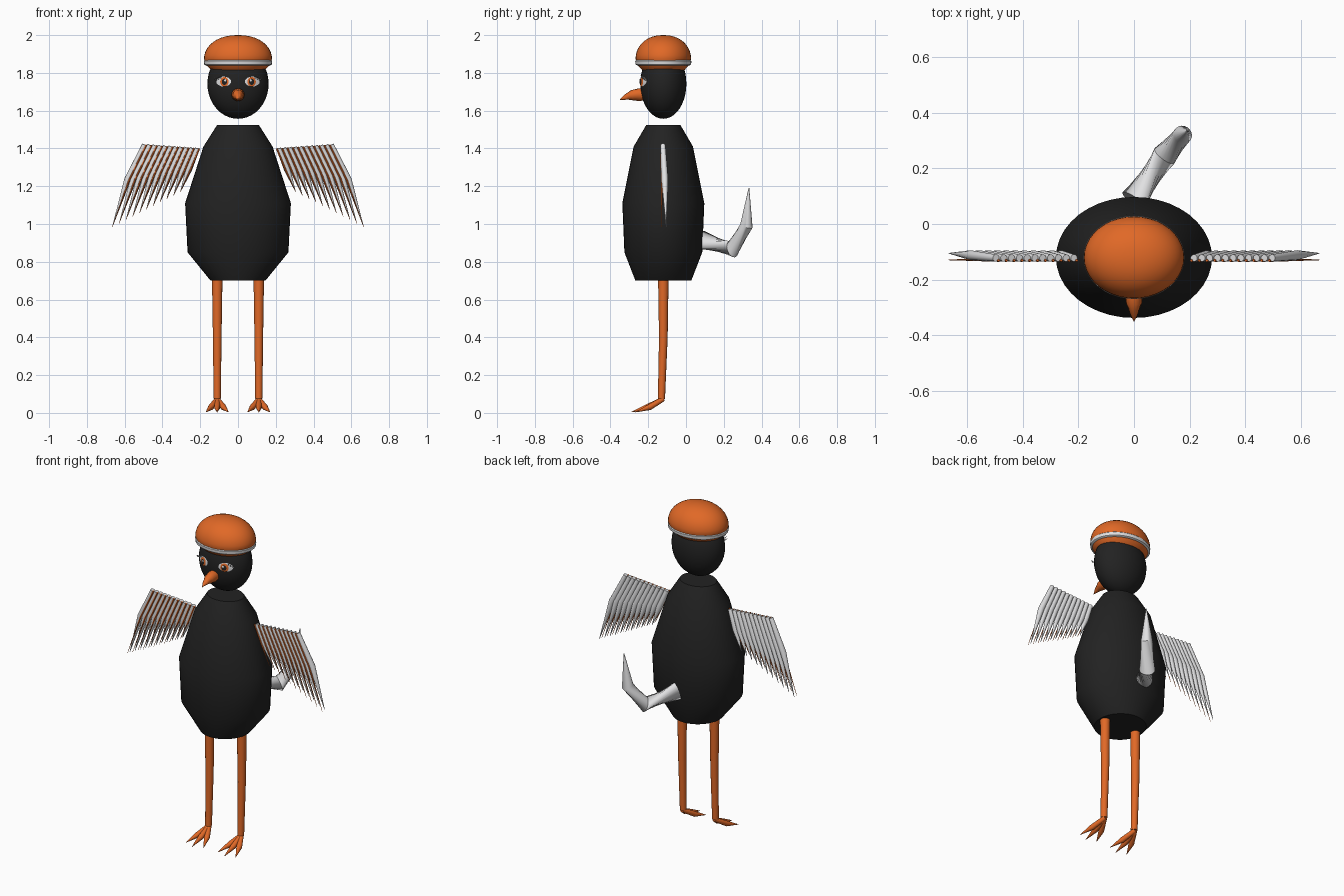
import bpy, bmesh, math
from mathutils import Vector

if "Cube" in bpy.data.objects:
    bpy.data.objects.remove(bpy.data.objects["Cube"])


def material(name, rgb):
    m = bpy.data.materials.new(name)
    m.use_nodes = True
    m.diffuse_color = (*rgb, 1)
    m.node_tree.nodes["Principled BSDF"].inputs["Base Color"].default_value = (*rgb, 1)
    return m


BLACK = material("soft black", (0.016, 0.016, 0.016))
ORANGE = material("orange", (0.75, 0.14, 0.02))
WHITE = material("feather white", (0.75, 0.75, 0.76))
MID_Y = -0.12


def finish(name, bm, mat, angle=40):
    bmesh.ops.recalc_face_normals(bm, faces=bm.faces)
    mesh = bpy.data.meshes.new(name)
    bm.to_mesh(mesh)
    bm.free()
    ob = bpy.data.objects.new(name, mesh)
    bpy.context.collection.objects.link(ob)
    mesh.materials.append(mat)
    bpy.ops.object.select_all(action="DESELECT")
    ob.select_set(True)
    bpy.context.view_layer.objects.active = ob
    bpy.ops.object.shade_smooth_by_angle(angle=math.radians(angle))
    return ob


def bridge(bm, rings):
    n = len(rings[0])
    for a, b in zip(rings, rings[1:]):
        for i in range(n):
            j = (i + 1) % n
            bm.faces.new((a[i], a[j], b[j], b[i]))
    bm.faces.new(rings[0])
    bm.faces.new(rings[-1])


def stack(name, rows, mat, sides=40):
    """Elliptical rings (z, x radius, y radius) stacked upward."""
    bm = bmesh.new()
    turns = [math.tau * i / sides for i in range(sides)]
    bridge(bm, [[bm.verts.new((rx * math.cos(t), MID_Y + ry * math.sin(t), z)) for t in turns]
                for z, rx, ry in rows])
    return finish(name, bm, mat)


def add_tube(bm, points, radii, sides=12):
    """Tapered round tube following a path."""
    pts = [Vector(p) for p in points]
    rings = []
    for i, p in enumerate(pts):
        before = (p - pts[i - 1]).normalized() if i else Vector()
        after = (pts[i + 1] - p).normalized() if i + 1 < len(pts) else Vector()
        d = (before + after).normalized()
        side = d.cross(Vector((0.3, 1, 0.2))).normalized()
        up = side.cross(d)
        rings.append([bm.verts.new(p + radii[i] * (side * math.cos(t) + up * math.sin(t)))
                      for t in (math.tau * k / sides for k in range(sides))])
    bridge(bm, rings)


def tube(name, points, radii, mat, sides=16):
    bm = bmesh.new()
    add_tube(bm, points, radii, sides)
    return finish(name, bm, mat)


# Body
stack("body", [(0.70, 0.145, 0.148), (0.85, 0.267, 0.206), (1.11, 0.28, 0.217),
               (1.41, 0.183, 0.157), (1.525, 0.11, 0.09)], BLACK)

# Head
HEAD = Vector((0.162, 0.122, 0.185))
HEAD_Z = 1.742
bm = bmesh.new()
bmesh.ops.create_uvsphere(bm, u_segments=32, v_segments=20, radius=1)
bmesh.ops.scale(bm, vec=HEAD, verts=bm.verts)
bmesh.ops.translate(bm, vec=(0, MID_Y, HEAD_Z), verts=bm.verts)
finish("head", bm, BLACK)

# Cap: domed top, narrow underside and a pale band
dome = [(1.815, 0.14, 0.112), (1.84, 0.168, 0.136)]
for k in range(11):
    a = math.radians(88) * k / 10
    r = math.cos(a) ** 0.9
    dome.append((1.875 + 0.125 * math.sin(a), 0.18 * r, 0.147 * r))
stack("cap", dome, ORANGE)
stack("cap_band", [(1.84, 0.172, 0.140), (1.845, 0.179, 0.147), (1.863, 0.181, 0.149),
                   (1.868, 0.176, 0.144)], WHITE)

# Beak
tube("beak", [(0, -0.22, 1.685), (0, -0.25, 1.684), (0, -0.285, 1.682),
              (0, -0.32, 1.672), (0, -0.35, 1.657)],
     [0.03, 0.034, 0.028, 0.015, 0.001], ORANGE)


def eye_plate(name, cx, cz, rx, rz, lift, mat):
    """Thin oval that follows the front of the head."""
    bm = bmesh.new()

    def place(r, t):
        x, z = cx + r * rx * math.cos(t), cz + r * rz * math.sin(t)
        k = 1 - (x / HEAD.x) ** 2 - ((z - HEAD_Z) / HEAD.z) ** 2
        return bm.verts.new((x, MID_Y - HEAD.y * math.sqrt(max(k, 0)) - lift, z))

    turns = [math.tau * i / 20 for i in range(20)]
    rings = [[place(r, t) for t in turns] for r in (1, 0.6, 0.1)]
    bridge(bm, rings)
    ob = finish(name, bm, mat)
    mod = ob.modifiers.new("thickness", "SOLIDIFY")
    mod.thickness = 0.003
    mod.offset = 0


for s, side in ((1, "left"), (-1, "right")):
    # Eye layers and lashes
    x = s * 0.076
    eye_plate(side + "_eye_white", x, 1.754, 0.038, 0.025, 0.004, WHITE)
    eye_plate(side + "_iris", x - s * 0.004, 1.753, 0.021, 0.024, 0.008, ORANGE)
    eye_plate(side + "_pupil", x - s * 0.004, 1.753, 0.012, 0.015, 0.012, BLACK)
    eye_plate(side + "_eye_glint", x - s * 0.008, 1.76, 0.004, 0.005, 0.015, WHITE)
    bm = bmesh.new()
    for k in range(3):
        base = Vector((s * (0.09 + 0.01 * k), -0.222 + 0.007 * k, 1.774 - 0.006 * k))
        add_tube(bm, [base, base + Vector((s * 0.008, -0.012, 0.002)),
                      base + Vector((s * 0.016, -0.018, 0.012))], [0.003, 0.003, 0.0005], 6)
    finish(side + "_lashes", bm, WHITE)

    # Leg
    x = s * 0.11
    tube(side + "_leg", [(x, MID_Y, 0.72), (x, -0.12, 0.4), (x, -0.13, 0.075)],
         [0.028, 0.023, 0.019], ORANGE)

    # Foot with three spread toes
    bm = bmesh.new()
    for spread in (-1, 0, 1):
        reach = 0.012 * abs(spread)
        add_tube(bm, [(x, -0.122, 0.073), (x + spread * 0.033, -0.205 + reach, 0.03),
                      (x + spread * 0.06, -0.29 + reach * 2, 0.004)], [0.013, 0.016, 0.001])
    finish(side + "_foot", bm, ORANGE)

    # Wing: fan of feathers lengthening outward, each with a slim front quill
    feathers, quills = bmesh.new(), bmesh.new()
    count = 11
    inner = [Vector(p) for p in ((0.215, -0.122, 1.40), (0.26, -0.112, 1.29), (0.305, -0.105, 1.17))]
    outer = [Vector(p) for p in ((0.495, -0.122, 1.42), (0.585, -0.112, 1.235), (0.665, -0.105, 0.985))]
    for i in range(count):
        path = [a.lerp(b, i / (count - 1)) for a, b in zip(inner, outer)]
        for p in path:
            p.x *= s
        add_tube(feathers, path, [0.013, 0.018, 0.001], 10)
        shift = [Vector((-s * 0.010, -0.009, 0)), Vector((-s * 0.010, -0.016, 0)),
                 Vector((0, -0.024, 0))]
        add_tube(quills, [p + d for p, d in zip(path, shift)], [0.005, 0.005, 0.001], 6)
    finish(side + "_wing_feathers", feathers, WHITE)
    finish(side + "_wing_quills", quills, ORANGE)

# Tail curling back, sideways and up
tube("tail", [(0, 0.085, 0.915), (0.11, 0.245, 0.866), (0.175, 0.32, 0.99), (0.19, 0.333, 1.19)],
     [0.05, 0.045, 0.034, 0.002], WHITE, 20)
